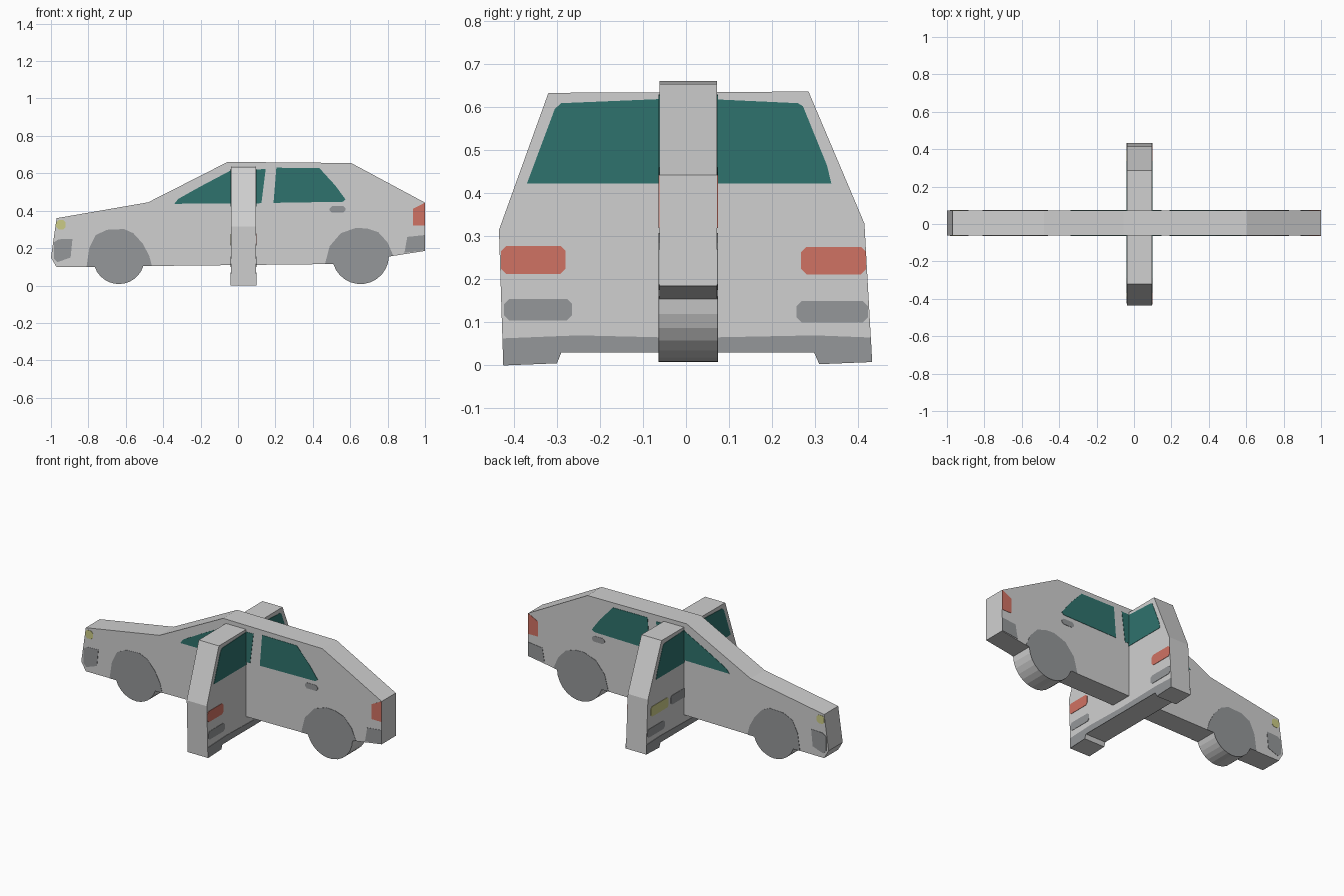
import bpy, bmesh, math

if "Cube" in bpy.data.objects:
    bpy.data.objects.remove(bpy.data.objects["Cube"])


def material(name, rgb):
    m = bpy.data.materials.new(name)
    m.diffuse_color = (*rgb, 1)
    m.use_nodes = True
    m.node_tree.nodes["Principled BSDF"].inputs["Base Color"].default_value = m.diffuse_color
    return m


BODY = material("light_grey_body", (0.63, 0.63, 0.63))
DARK = material("mid_grey_trim", (0.30, 0.31, 0.32))
GLASS = material("teal_glass", (0.028, 0.17, 0.153))
RED = material("red_lamp", (0.63, 0.168, 0.125))
YELLOW = material("yellow_lamp", (0.60, 0.60, 0.24))


def slab(name, outline, axis, lo, hi, mat):
    """Extrude an outline (u, z) along x or y between lo and hi."""
    def place(u, z, d):
        return (d, u, z) if axis == "x" else (u, d, z)
    bm = bmesh.new()
    a = [bm.verts.new(place(u, z, lo)) for u, z in outline]
    b = [bm.verts.new(place(u, z, hi)) for u, z in outline]
    bm.faces.new(a)
    bm.faces.new(b)
    n = len(outline)
    for i in range(n):
        j = (i + 1) % n
        bm.faces.new((a[i], a[j], b[j], b[i]))
    bmesh.ops.recalc_face_normals(bm, faces=bm.faces[:])
    mesh = bpy.data.meshes.new(name)
    bm.to_mesh(mesh)
    bm.free()
    mesh.materials.append(mat)
    ob = bpy.data.objects.new(name, mesh)
    bpy.context.collection.objects.link(ob)
    return ob


def arc(cx, cz, r, z_left, z_right, n=12):
    """Lower part of a wheel, from its left contact with the sill to the right one."""
    a0 = math.pi - math.asin((z_left - cz) / r)
    a1 = 2 * math.pi + math.asin((z_right - cz) / r)
    return [(cx + r * math.cos(a0 + (a1 - a0) * i / n),
             cz + r * math.sin(a0 + (a1 - a0) * i / n)) for i in range(n + 1)]


def rounded(u0, u1, z0, z1, c=0.012):
    return [(u0 + c, z0), (u1 - c, z0), (u1, z0 + c), (u1, z1 - c),
            (u1 - c, z1), (u0 + c, z1), (u0, z1 - c), (u0, z0 + c)]


Y0, Y1 = -0.062, 0.072     # thickness of the long side-view slab
X0, X1 = -0.037, 0.097     # thickness of the cross slab
T = 0.002                  # height of painted plates


def plate(name, outline, axis, sides, mat):
    lo, hi = (X0, X1) if axis == "x" else (Y0, Y1)
    if "low" in sides:
        slab(name + "_low", outline, axis, lo - T, lo + T, mat)
    if "high" in sides:
        slab(name + "_high", outline, axis, hi - T, hi + T, mat)


BOTH = ("low", "high")

# Long slab with the car's side profile
front_wheel = arc(-0.637, 0.145, 0.137, 0.099, 0.104)
rear_wheel = arc(0.655, 0.160, 0.152, 0.115, 0.155)
slab("side_profile",
     [(-1.0, 0.15), (-0.97, 0.098)] + front_wheel + rear_wheel +
     [(1.0, 0.185), (1.0, 0.443), (0.605, 0.655), (-0.055, 0.661),
      (-0.48, 0.445), (-0.97, 0.36)], "y", Y0, Y1, BODY)

# Wheels with arches
plate("front_wheel", front_wheel +
      [(-0.46, 0.104), (-0.475, 0.16), (-0.51, 0.225), (-0.56, 0.28), (-0.61, 0.302),
       (-0.70, 0.298), (-0.76, 0.27), (-0.795, 0.20), (-0.81, 0.099)], "y", BOTH, DARK)
plate("rear_wheel", rear_wheel +
      [(0.83, 0.16), (0.80, 0.23), (0.75, 0.285), (0.69, 0.305), (0.63, 0.308),
       (0.55, 0.28), (0.49, 0.21), (0.465, 0.115)], "y", BOTH, DARK)

# Side windows, handle, lamps and bumper corners
plate("front_side_window",
      [(-0.34, 0.437), (0.125, 0.44), (0.148, 0.622), (-0.03, 0.62), (-0.20, 0.53),
       (-0.32, 0.463)], "y", BOTH, GLASS)
plate("rear_side_window",
      [(0.19, 0.442), (0.56, 0.448), (0.575, 0.46), (0.52, 0.535), (0.435, 0.628),
       (0.205, 0.63)], "y", BOTH, GLASS)
plate("door_handle", rounded(0.49, 0.575, 0.39, 0.424), "y", BOTH, DARK)
plate("side_tail_lamp", [(0.935, 0.32), (0.999, 0.32), (0.999, 0.443), (0.935, 0.41)],
      "y", BOTH, RED)
plate("side_head_lamp", rounded(-0.972, -0.922, 0.30, 0.35), "y", BOTH, YELLOW)
plate("rear_bumper_corner",
      [(0.89, 0.175), (0.999, 0.188), (0.999, 0.27), (0.905, 0.26)], "y", BOTH, DARK)
plate("front_bumper_corner",
      [(-0.985, 0.145), (-0.965, 0.125), (-0.895, 0.15), (-0.885, 0.25),
       (-0.96, 0.247), (-0.985, 0.23)], "y", BOTH, DARK)

# Cross slab with the car's end profile
bottom = [(-0.425, 0.0), (-0.30, 0.005), (-0.29, 0.03), (0.298, 0.03),
          (0.31, 0.003), (0.433, 0.008)]
slab("end_profile", bottom + [(0.415, 0.33), (0.285, 0.637), (-0.32, 0.634),
                              (-0.435, 0.315)], "x", X0, X1, BODY)

# Windscreen and rear window, lower bumper band
plate("end_window",
      [(-0.37, 0.423), (0.338, 0.423), (0.328, 0.465), (0.272, 0.603), (0.26, 0.61),
       (0.0, 0.622), (-0.29, 0.61), (-0.305, 0.597)], "x", BOTH, GLASS)
plate("lower_bumper", bottom + [(0.43, 0.065), (0.30, 0.07), (0.0, 0.064),
                                (-0.25, 0.07), (-0.426, 0.063)], "x", BOTH, DARK)

# Lamps and vents in pairs; red at the back, yellow at the front
for side, lamp, vent in (
        ("left", rounded(-0.43, -0.28, 0.213, 0.278), rounded(-0.423, -0.265, 0.105, 0.155)),
        ("right", rounded(0.268, 0.419, 0.212, 0.276), rounded(0.257, 0.423, 0.10, 0.15))):
    plate(side + "_tail_lamp", lamp, "x", ("high",), RED)
    plate(side + "_vent", vent, "x", BOTH, DARK)
for side, u0, u1 in (("left", -0.40, -0.23), ("right", 0.22, 0.39)):
    plate(side + "_head_lamp", rounded(u0, u1, 0.215, 0.275), "x", ("low",), YELLOW)
plate("grille", rounded(-0.21, 0.20, 0.215, 0.27), "x", ("low",), DARK)
